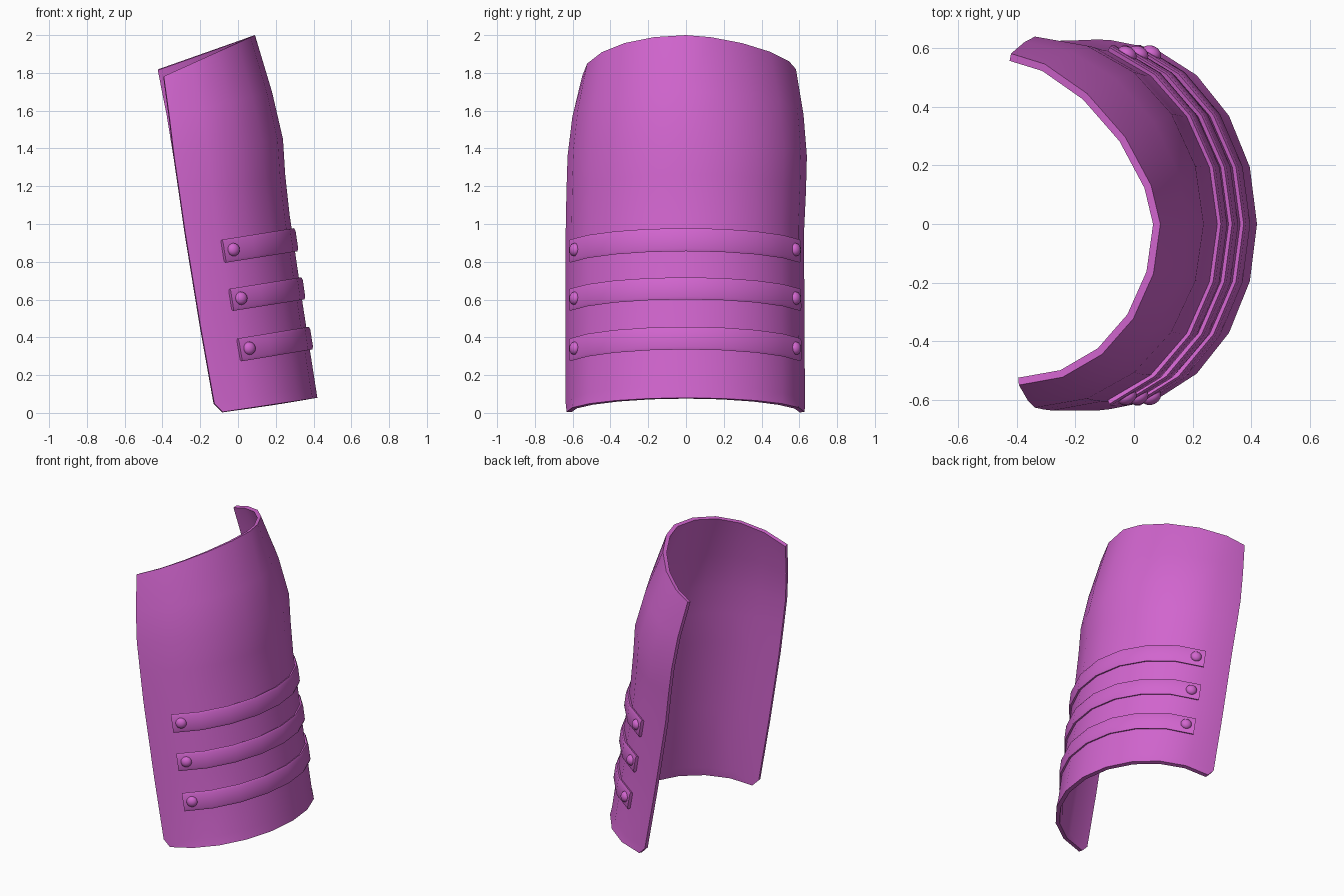
import bpy, bmesh, math
from mathutils import Vector

if "Cube" in bpy.data.objects:
    bpy.data.objects.remove(bpy.data.objects["Cube"])

mat = bpy.data.materials.new("magenta")
mat.diffuse_color = (0.64, 0.13, 0.62, 1)
mat.use_nodes = True
mat.node_tree.nodes["Principled BSDF"].inputs["Base Color"].default_value = mat.diffuse_color

# Shell levels: edge x, edge z, apex x, apex z, half width -y, half width +y,
# curve exponent on +y, edge shift on -y
LEVELS = [
    (-0.08, 0.005, 0.42, 0.08, 0.632, 0.628, 2.0, 0),
    (-0.125, 0.05, 0.41, 0.145, 0.637, 0.630, 2.0, 0),
    (-0.20, 0.47, 0.345, 0.56, 0.637, 0.627, 2.0, 0),
    (-0.28, 0.96, 0.273, 1.05, 0.637, 0.625, 2.0, 0),
    (-0.31, 1.17, 0.25, 1.26, 0.633, 0.635, 2.0, 0),
    (-0.338, 1.36, 0.238, 1.45, 0.627, 0.640, 2.0, 0),
    (-0.373, 1.58, 0.18, 1.70, 0.602, 0.622, 1.85, 0.01),
    (-0.42, 1.82, 0.09, 2.00, 0.55, 0.582, 1.58, 0.027),
]


def section_point(lv, a):
    ex, ez, ax, az, wn, wp, p, d = lv
    c, s = max(math.cos(a), 0), math.sin(a)
    if s < 0:
        k, w = 2.0, wn
        ex, ez = ex + d, ez - d * 1.4
    else:
        k, w = p, wp
    f = c ** (2 / k)
    return Vector((ex + (ax - ex) * f,
                   math.copysign(abs(s) ** (2 / k), s) * w,
                   ez + (az - ez) * f))


def level_at(z):
    # interpolated level whose apex lies at height z
    for lo, hi in zip(LEVELS, LEVELS[1:]):
        if z <= hi[3]:
            t = (z - lo[3]) / (hi[3] - lo[3])
            return tuple(p + (q - p) * t for p, q in zip(lo, hi))
    return LEVELS[-1]


def outward(a):
    return Vector((math.cos(a) / 0.55, math.sin(a) / 0.635, 0.12)).normalized()


def sheet(name, rows, thickness, angle):
    # grid of points turned into a thick smooth sheet
    bm = bmesh.new()
    grid = [[bm.verts.new(p) for p in r] for r in rows]
    for r0, r1 in zip(grid, grid[1:]):
        for i in range(len(r0) - 1):
            bm.faces.new((r0[i], r0[i + 1], r1[i + 1], r1[i]))
    me = bpy.data.meshes.new(name)
    bm.to_mesh(me)
    bm.free()
    ob = bpy.data.objects.new(name, me)
    bpy.context.collection.objects.link(ob)
    me.materials.append(mat)
    m = ob.modifiers.new("thickness", 'SOLIDIFY')
    m.thickness, m.offset = thickness, -1
    bpy.ops.object.select_all(action='DESELECT')
    ob.select_set(True)
    bpy.context.view_layer.objects.active = ob
    bpy.ops.object.modifier_apply(modifier=m.name)
    bpy.ops.object.shade_smooth_by_angle(angle=math.radians(angle))
    return ob


# Curved guard shell
SEG = 10
angles = [math.pi * (i / SEG - 0.5) for i in range(SEG + 1)]
sheet("guard_shell", [[section_point(l, a) for a in angles] for l in LEVELS], 0.026, 40)

# Straps, each with a rivet at both ends
END = math.radians(71)
strap_angles = [END * (i / 4 - 1) for i in range(9)]
for n, (z0, z1) in enumerate(((0.335, 0.455), (0.60, 0.717), (0.855, 0.977))):
    rows = []
    for t, off in ((0, 0.013), (0.12, 0.019), (0.88, 0.019), (1, 0.013)):
        lv = level_at(z0 + (z1 - z0) * t)
        rows.append([section_point(lv, a) + outward(a) * off for a in strap_angles])
    sheet(f"strap_{n + 1}", rows, 0.03, 40)
    lv = level_at((z0 + z1) / 2)
    for side in (-1, 1):
        a = side * math.radians(65.5)
        nrm = outward(a)
        bpy.ops.mesh.primitive_uv_sphere_add(segments=16, ring_count=8, radius=0.035,
                                             location=section_point(lv, a) + nrm * 0.012)
        rivet = bpy.context.object
        rivet.name = f"rivet_{n + 1}_{'left' if side > 0 else 'right'}"
        rivet.scale = (1, 1, 0.75)
        rivet.rotation_euler = nrm.to_track_quat('Z', 'Y').to_euler()
        rivet.data.materials.append(mat)
        bpy.ops.object.shade_smooth()
